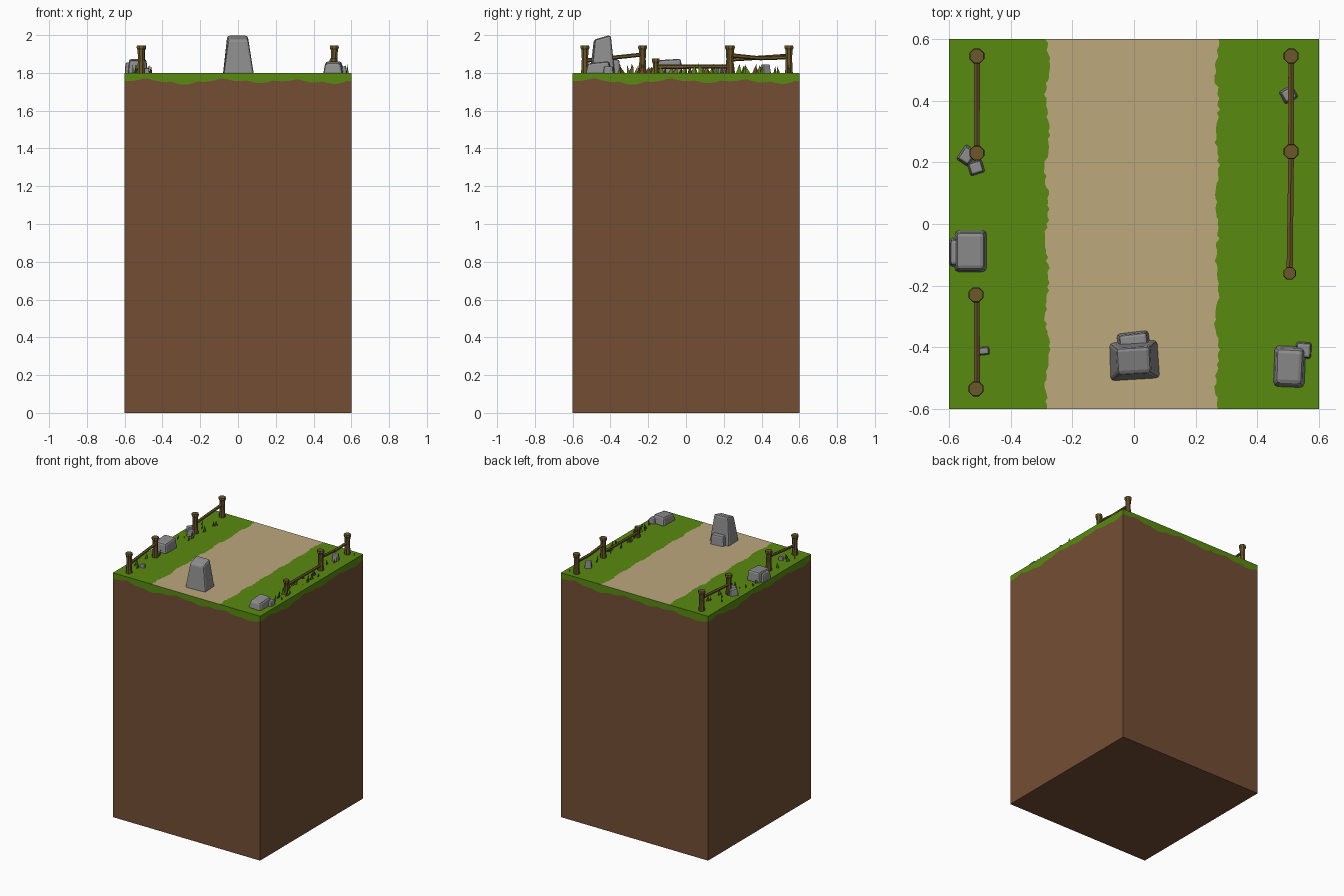
import bpy, bmesh, math, random
from mathutils import Vector, Matrix

if "Cube" in bpy.data.objects:
    bpy.data.objects.remove(bpy.data.objects["Cube"])

random.seed(4)
TOP = 1.8


def material(name, rgb):
    m = bpy.data.materials.new(name)
    m.diffuse_color = (*rgb, 1)
    m.use_nodes = True
    m.node_tree.nodes["Principled BSDF"].inputs["Base Color"].default_value = m.diffuse_color
    return m


DIRT = material("dirt brown", (0.171, 0.076, 0.034))
GRASS = material("grass green", (0.098, 0.254, 0.005))
SAND = material("path sand", (0.503, 0.392, 0.202))
WOOD = material("fence wood", (0.150, 0.095, 0.024))
STONE = material("stone grey", (0.27, 0.27, 0.27))
DRY = material("dry grass", (0.19, 0.06, 0.03))


def finish(bm, name, *mats):
    me = bpy.data.meshes.new(name)
    bm.to_mesh(me)
    bm.free()
    ob = bpy.data.objects.new(name, me)
    for m in mats:
        me.materials.append(m)
    bpy.context.collection.objects.link(ob)
    return ob


def face(bm, pts, mat=0):
    f = bm.faces.new([bm.verts.new(p) for p in pts])
    f.material_index = mat


# Ground block: dirt walls with a scalloped grass fringe, grass top, sandy path
def fringe(t):
    a = t * 2 * math.pi
    return 1.758 + 0.010 * math.sin(3 * a) - 0.011 * abs(math.sin(4.5 * a + 0.4)) \
        + 0.006 * math.sin(2 * a + 1) * math.sin(math.pi * t) + 0.004


bm = bmesh.new()
N = 60
for k in range(4):
    R = Matrix.Rotation(k * math.pi / 2, 3, 'Z')
    for i in range(N):
        a, b = i / N, (i + 1) / N
        xa, xb = a * 1.2 - 0.6, b * 1.2 - 0.6
        za, zb = fringe(a), fringe(b)
        face(bm, [R @ Vector(p) for p in
                  ((xa, -.6, 0), (xb, -.6, 0), (xb, -.6, zb), (xa, -.6, za))], 0)
        face(bm, [R @ Vector(p) for p in
                  ((xa, -.6, za), (xb, -.6, zb), (xb, -.6, TOP), (xa, -.6, TOP))], 1)
face(bm, [(-.6, -.6, 0), (-.6, .6, 0), (.6, .6, 0), (.6, -.6, 0)], 0)

ROWS = 100
edges = []
for i in range(ROWS + 1):
    y = -0.6 + 1.2 * i / ROWS
    wave = 0.006 * math.sin(y * 27)
    edges.append((y, -0.6, -0.282 + wave + random.uniform(-.005, .005),
                  0.27 + 0.006 * math.sin(y * 31 + 2) + random.uniform(-.005, .005), 0.6))
for r, s in zip(edges, edges[1:]):
    for j, mat in ((1, 1), (2, 2), (3, 1)):
        face(bm, [(r[j], r[0], TOP), (r[j + 1], r[0], TOP),
                  (s[j + 1], s[0], TOP), (s[j], s[0], TOP)], mat)
bmesh.ops.remove_doubles(bm, verts=bm.verts, dist=1e-5)
finish(bm, "ground_block", DIRT, GRASS, SAND)


# Fence posts: lathed octagons with a flared cap
def post(x, y, h, s=1.0):
    bm = bmesh.new()
    n = 8
    rings = []
    for r, z in ((.022, 0), (.018, h * .5), (.020, h - .025), (.026, h - .012), (.024, h)):
        rings.append([bm.verts.new((x + s * r * math.cos((i + .5) * math.tau / n),
                                    y + s * r * math.sin((i + .5) * math.tau / n), TOP + z))
                      for i in range(n)])
    for a, b in zip(rings, rings[1:]):
        for i in range(n):
            bm.faces.new((a[i], a[(i + 1) % n], b[(i + 1) % n], b[i]))
    bm.faces.new(rings[-1])
    finish(bm, "fence_post", WOOD)


# Fence rails: six-sided poles between two points
def rail(p, q, r=0.0115):
    p, q = Vector(p), Vector(q)
    bm = bmesh.new()
    bmesh.ops.create_cone(bm, cap_ends=True, segments=6, radius1=r, radius2=r * .9,
                          depth=(q - p).length)
    M = Matrix.Translation((p + q) / 2) @ (q - p).to_track_quat('Z', 'Y').to_matrix().to_4x4()
    bmesh.ops.transform(bm, matrix=M, verts=bm.verts)
    finish(bm, "fence_rail", WOOD)


for x, y, h, s in ((-.51, .545, .145, 1), (-.51, .23, .145, 1), (-.513, -.23, .145, 1),
                   (-.513, -.535, .145, 1), (.51, .545, .145, 1), (.51, .235, .145, 1),
                   (.505, -.16, .075, .85)):
    post(x, y, h, s)
rail((-.51, .54, 1.89), (-.51, .23, 1.87))
rail((-.51, -.535, 1.865), (-.51, -.23, 1.897))
rail((.51, .235, 1.893), (.51, .39, 1.878))
rail((.51, .39, 1.878), (.51, .545, 1.882))
rail((.505, -.16, 1.832), (.51, .235, 1.834))


# Rocks: tapered, bevelled boxes with a tilted top
def rock(name, x, y, sx, sy, h, taper=.75, rot=0.0, tilt=0.0, shift=0.0, bevel=.014):
    bm = bmesh.new()
    bmesh.ops.create_cube(bm, size=1)
    for v in bm.verts:
        up = v.co.z > 0
        k = taper if up else 1
        jitter = random.uniform(.93, 1.0)
        v.co = Vector((v.co.x * sx * k * jitter, v.co.y * sy * k + (shift if up else 0),
                       h + (v.co.y * 2 - 1) * tilt if up else -0.01))
    bmesh.ops.bevel(bm, geom=bm.edges[:], offset=bevel, segments=2, profile=.5,
                    affect='EDGES')
    bmesh.ops.transform(bm, verts=bm.verts,
                        matrix=Matrix.Translation((x, y, TOP)) @ Matrix.Rotation(rot, 4, 'Z'))
    for v in bm.verts:                       # keep the base buried but inside the block
        v.co.x = max(-.6, min(.6, v.co.x))
    finish(bm, name, STONE)


rock("standing_stone", 0, -.443, .165, .125, .2, .68, .06, .012, .0, .012)
rock("standing_stone_foot", 0, -.395, .11, .09, .07, .85, .12, 0, 0, .01)
rock("left_boulder", -.53, -.088, .108, .138, .075, .88, 0, .004)
rock("left_boulder_side", -.575, -.092, .05, .095, .055, .85, 0, 0, 0, .01)
rock("right_boulder", .505, -.463, .108, .138, .062, .82, -.04, .006)
rock("right_boulder_side", .55, -.41, .055, .055, .035, .85, -.05, 0, 0, .008)
rock("pebble", .502, .42, .052, .048, .045, .75, .5, 0, 0, .006)
rock("pebble", -.542, .222, .05, .06, .045, .75, -.6, 0, 0, .006)
rock("pebble", -.513, .183, .052, .045, .04, .8, .3, 0, 0, .006)
rock("pebble", -.487, -.412, .04, .028, .025, .75, .1, 0, 0, .005)

# Grass blades: thin upright triangles along both fences
bm = bmesh.new()
for side, x0, x1, y0, y1, n in ((-1, -.585, -.46, -.3, .42, 26), (1, .49, .585, -.36, .2, 26),
                                (1, .48, .58, .3, .56, 6), (-1, -.56, -.47, -.5, -.4, 3)):
    for i in range(n):
        x = random.uniform(x0, x1)
        y = y0 + (y1 - y0) * (i + random.random()) / n
        a = math.pi / 2 + random.uniform(-.7, .7)
        w, h = random.uniform(.008, .016), random.uniform(.025, .052)
        d = Vector((math.cos(a), math.sin(a), 0)) * w
        c = Vector((x, y, TOP))
        tip = c + d * random.uniform(-1.3, 1.3) + Vector((0, 0, h))
        face(bm, [c - d, c + d, tip], i % 2)
finish(bm, "grass_blades", GRASS, DRY)
